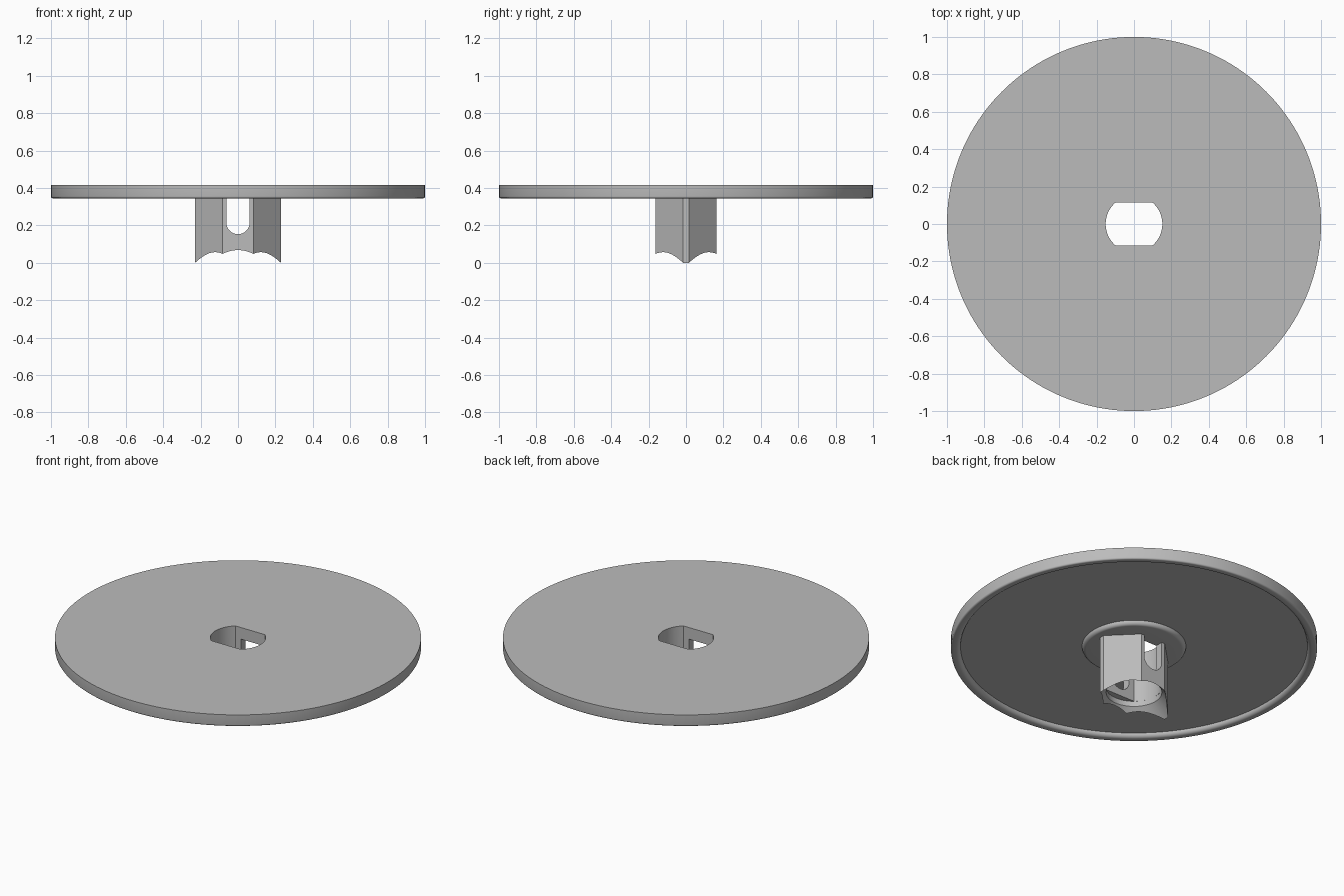
import bpy, bmesh
from math import sin, cos, pi, sqrt, asin, radians

cube = bpy.data.objects.get("Cube")
if cube:
    bpy.data.objects.remove(cube, do_unlink=True)

grey = bpy.data.materials.new("plain_grey")
grey.use_nodes = True
GREY = (0.5, 0.5, 0.5, 1)
grey.diffuse_color = GREY
grey.node_tree.nodes["Principled BSDF"].inputs["Base Color"].default_value = GREY


def finish(bm, name):
    bmesh.ops.remove_doubles(bm, verts=bm.verts, dist=1e-6)
    bmesh.ops.recalc_face_normals(bm, faces=bm.faces)
    mesh = bpy.data.meshes.new(name)
    bm.to_mesh(mesh)
    bm.free()
    mesh.materials.append(grey)
    obj = bpy.data.objects.new(name, mesh)
    bpy.context.collection.objects.link(obj)
    return obj


def lathe(name, profile, steps):
    """Spin an (r, z) profile that starts and ends on the axis."""
    bm = bmesh.new()
    verts = [bm.verts.new((r, 0, z)) for r, z in profile]
    edges = [bm.edges.new(pair) for pair in zip(verts, verts[1:])]
    bmesh.ops.spin(bm, geom=verts + edges, axis=(0, 0, 1), cent=(0, 0, 0),
                   angle=2 * pi, steps=steps, use_merge=True)
    return finish(bm, name)


def prism(name, outline, start, depth):
    """Extrude a closed outline of 3D points along a depth vector."""
    bm = bmesh.new()
    face = bm.faces.new([bm.verts.new([a + b for a, b in zip(p, start)]) for p in outline])
    top = bmesh.ops.extrude_face_region(bm, geom=[face])["geom"]
    bmesh.ops.translate(bm, vec=depth,
                        verts=[v for v in top if isinstance(v, bmesh.types.BMVert)])
    return finish(bm, name)


def arc(r, a0, a1, n):
    return [(r * cos(a0 + (a1 - a0) * i / n), r * sin(a0 + (a1 - a0) * i / n))
            for i in range(n + 1)]


def cut(obj, cutters):
    for cutter in cutters:
        cutter.hide_render = True
        mod = obj.modifiers.new("cut", "BOOLEAN")
        mod.operation, mod.solver, mod.object = "DIFFERENCE", "EXACT", cutter
        bpy.context.view_layer.objects.active = obj
        bpy.ops.object.modifier_apply(modifier=mod.name)


def smooth(obj):
    bpy.ops.object.select_all(action="DESELECT")
    obj.select_set(True)
    bpy.context.view_layer.objects.active = obj
    bpy.ops.object.shade_smooth_by_angle(angle=radians(25))


TOP, UNDER, WEB = 0.415, 0.345, 0.37

# Round plate: rim lip, recessed underside and raised central boss
outer_round = [(0.99 + x, UNDER + 0.01 + z) for x, z in arc(0.01, 0, -pi / 2, 4)]
lip_round = [(0.972 - 0.024 * sin(t), WEB - 0.025 * cos(t))
             for t in [i * pi / 12 for i in range(7)]]
boss_round = [(0.262 + 0.022 * cos(t), WEB - 0.025 * sin(t))
              for t in [i * pi / 12 for i in range(7)]]
plate = lathe("plate", [(0, TOP), (1, TOP)] + outer_round + lip_round
              + boss_round + [(0, UNDER)], 160)

# Stem: square set on its corner, with all four corners cut flat
R, FX, FY = 0.245, 0.23, 0.162
stem_outline = [(FX, R - FX, 0), (R - FY, FY, 0), (FY - R, FY, 0), (-FX, R - FX, 0),
                (-FX, FX - R, 0), (FY - R, -FY, 0), (R - FY, -FY, 0), (FX, FX - R, 0)]
stem = prism("stem", stem_outline, (0, 0, 0), (0, 0, UNDER))

# Shaft hole: circle with two flats
BORE, FLAT = 0.152, 0.116
a = asin(FLAT / BORE)
shaft = arc(BORE - 0.0005, -a, a, 24) + arc(BORE - 0.0005, pi - a, pi + a, 24)
shaft_cutter = prism("shaft_cutter", [(x, y, 0) for x, y in shaft], (0, 0, 0.09), (0, 0, 0.5))

# Round bore with a conical mouth, below the flats
mouth_cutter = lathe("mouth_cutter", [(0, -0.1), (0.33, -0.1), (BORE, 0.23 - BORE),
                                      (BORE, 0.11), (0, 0.11)], 96)

# Round-bottomed slot through the front and back walls
slot = [(x, 0, 0.215 + z) for x, z in arc(0.062, pi, 2 * pi, 20)]
slot += [(0.062, 0, 0.4), (-0.062, 0, 0.4)]
slot_cutter = prism("slot_cutter", slot, (0, -0.3, 0), (0, 0.6, 0))

cut(plate, [shaft_cutter])
cut(stem, [mouth_cutter, shaft_cutter, slot_cutter])
for obj in (shaft_cutter, mouth_cutter, slot_cutter):
    bpy.data.objects.remove(obj, do_unlink=True)
for obj in (plate, stem):
    smooth(obj)
